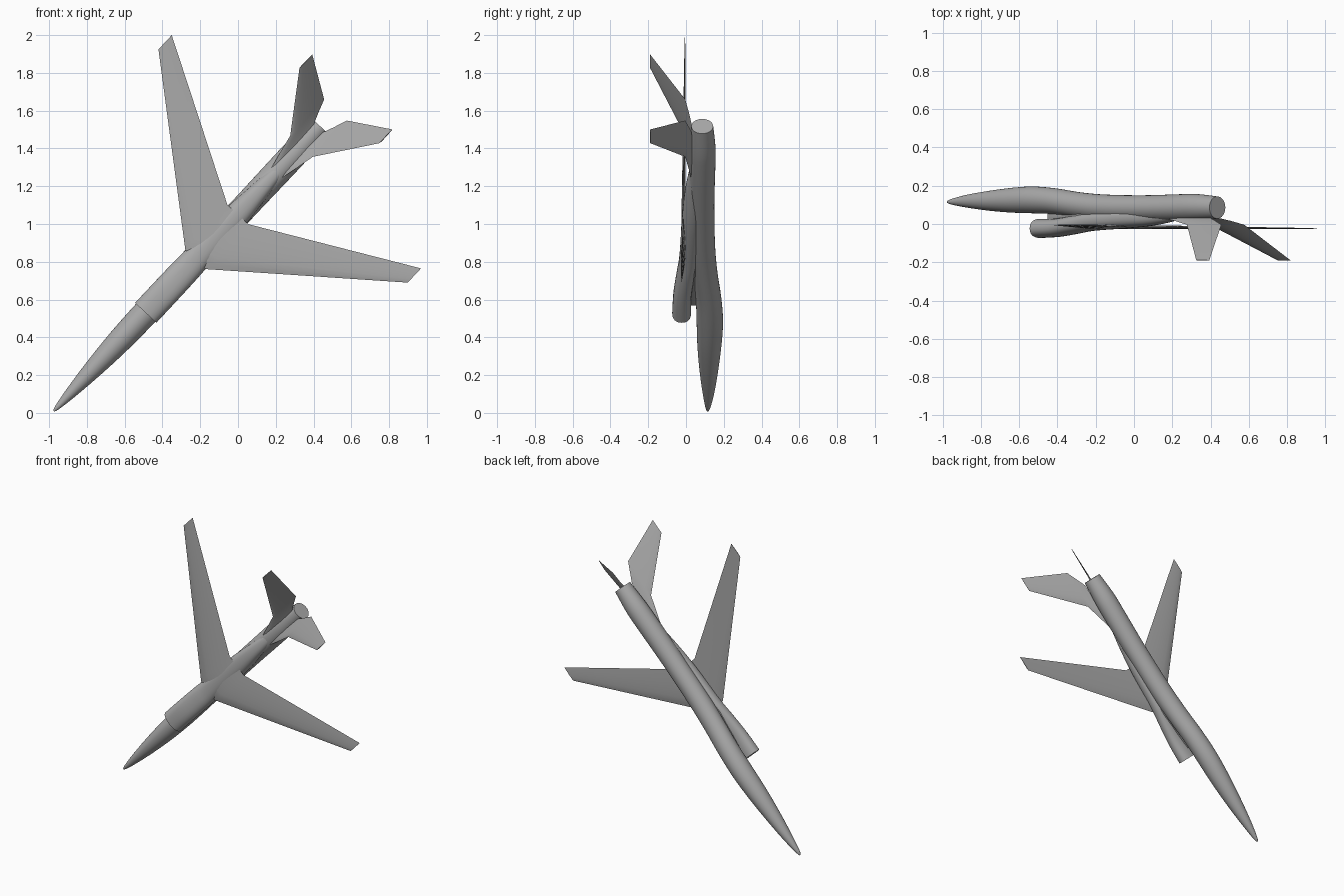
import bpy, bmesh, math
from mathutils import Vector

cube = bpy.data.objects.get("Cube")
if cube:
    bpy.data.objects.remove(cube, do_unlink=True)

grey = bpy.data.materials.new("airframe grey")
grey.use_nodes = True
COLOUR = (0.4, 0.4, 0.4, 1)
grey.diffuse_color = COLOUR
grey.node_tree.nodes["Principled BSDF"].inputs["Base Color"].default_value = COLOUR

NOSE = Vector((-0.975, 0, 0.01))
AXIS = Vector((0.683, 0, 0.730))
SIDE = Vector((0.730, 0, -0.683))


def place(s, t, y):
    """Distance behind the nose, distance sideways, and depth to a point."""
    return NOSE + AXIS * s + SIDE * t + Vector((0, y, 0))


def loft(name, rings, angle=40):
    """Skin a list of equal rings and cap both ends."""
    bm = bmesh.new()
    loops = [[bm.verts.new(place(*p)) for p in ring] for ring in rings]
    n = len(loops[0])
    for a, b in zip(loops, loops[1:]):
        for i in range(n):
            j = (i + 1) % n
            bm.faces.new((a[i], a[j], b[j], b[i]))
    bm.faces.new(loops[0])
    bm.faces.new(loops[-1])
    bmesh.ops.recalc_face_normals(bm, faces=bm.faces)
    mesh = bpy.data.meshes.new(name)
    bm.to_mesh(mesh)
    bm.free()
    mesh.materials.append(grey)
    ob = bpy.data.objects.new(name, mesh)
    bpy.context.collection.objects.link(ob)
    bpy.ops.object.select_all(action="DESELECT")
    bpy.context.view_layer.objects.active = ob
    ob.select_set(True)
    bpy.ops.object.shade_smooth_by_angle(angle=math.radians(angle))
    return ob


def oval(s, yc, rx, ry, power=1.0, n=32):
    """Rounded cross-section; power below one squares it off."""
    ring = []
    for i in range(n):
        a = math.tau * i / n
        c, d = math.cos(a), math.sin(a)
        ring.append((s, rx * math.copysign(abs(c) ** power, c),
                     yc + ry * math.copysign(abs(d) ** power, d)))
    return ring


def smooth(stations, steps=4):
    """Catmull-Rom interpolation between body stations."""
    out = []
    last = len(stations) - 1
    for i in range(last):
        p = [stations[max(0, min(last, k))] for k in (i - 1, i, i + 1, i + 2)]
        for k in range(steps):
            u = k / steps
            out.append([b + 0.5 * u * (c - a + u * (2*a - 5*b + 4*c - d + u * (3*(b - c) + d - a)))
                        for a, b, c, d in zip(*p)])
    return out + [stations[-1]]


# Fuselage: pointed nose to flat tail nozzle
body = [(0, .115, .004, .004), (.03, .116, .014, .014), (.14, .119, .031, .032),
        (.3, .121, .049, .050), (.48, .124, .063, .064), (.65, .126, .069, .070),
        (.82, .119, .070, .068), (1.0, .100, .070, .067), (1.2, .086, .070, .068),
        (1.5, .082, .070, .068), (1.8, .086, .072, .070), (1.92, .088, .070, .068),
        (2.065, .086, .057, .058)]
loft("fuselage", [oval(*st) for st in smooth(body)])

# Dorsal intake duct: hollow mouth at the front, blending into the spine
duct = [(.712, -.023, .077, .050), (.85, -.019, .077, .048), (1.0, -.001, .076, .048),
        (1.12, .015, .073, .050), (1.4, .030, .068, .051), (1.6, .040, .050, .045),
        (1.8, .062, .030, .035)]
mouth = [oval(.85, -.015, .060, .032, .85), oval(.716, -.023, .071, .044, .85)]
loft("intake_duct", mouth + [oval(*st, .85) for st in smooth(duct)])

# Narrow pylon between the intake and the fuselage
loft("intake_pylon", [oval(s, .04, w, .04) for s, w in
                      ((.77, .004), (.85, .018), (.95, .035), (1.05, .055), (1.15, .06))])


def foil(le, te, t, y, thick, lean=0.0, n=8):
    """Lens-shaped section; lean shifts its thickness sideways."""
    ring = []
    for side in (1, -1):
        for i in range(n):
            u = i / n if side > 0 else 1 - i / n
            h = side * thick * 2 * math.sqrt(u) * (1 - u) * 0.65
            ring.append((le + (te - le) * u, t + h * math.sin(lean), y + h * math.cos(lean)))
    return ring


# Swept wing, one panel from tip to tip
wing = [(1.777, 1.880, -.904, .004), (1.100, 1.426, -.076, .024), (1.085, 1.426, 0, .026),
        (1.100, 1.426, .076, .024), (1.777, 1.880, .904, .004)]
loft("wing", [foil(le, te, t, -.0145 - .0095 * t, th) for le, te, t, th in wing], 30)

# V-tail fins: long root strake, then a swept blade
for name, m in (("left_tail_fin", 1), ("right_tail_fin", -1)):
    fin = [(1.70, 2.05, .032, .030, .012), (1.80, 2.11, .056, .016, .012),
           (1.92, 2.183, .082, -.004, .011), (2.215, 2.314, .291, -.190, .005)]
    loft(name, [foil(le, te, m * t, y, th, m * .75) for le, te, t, y, th in fin], 30)
